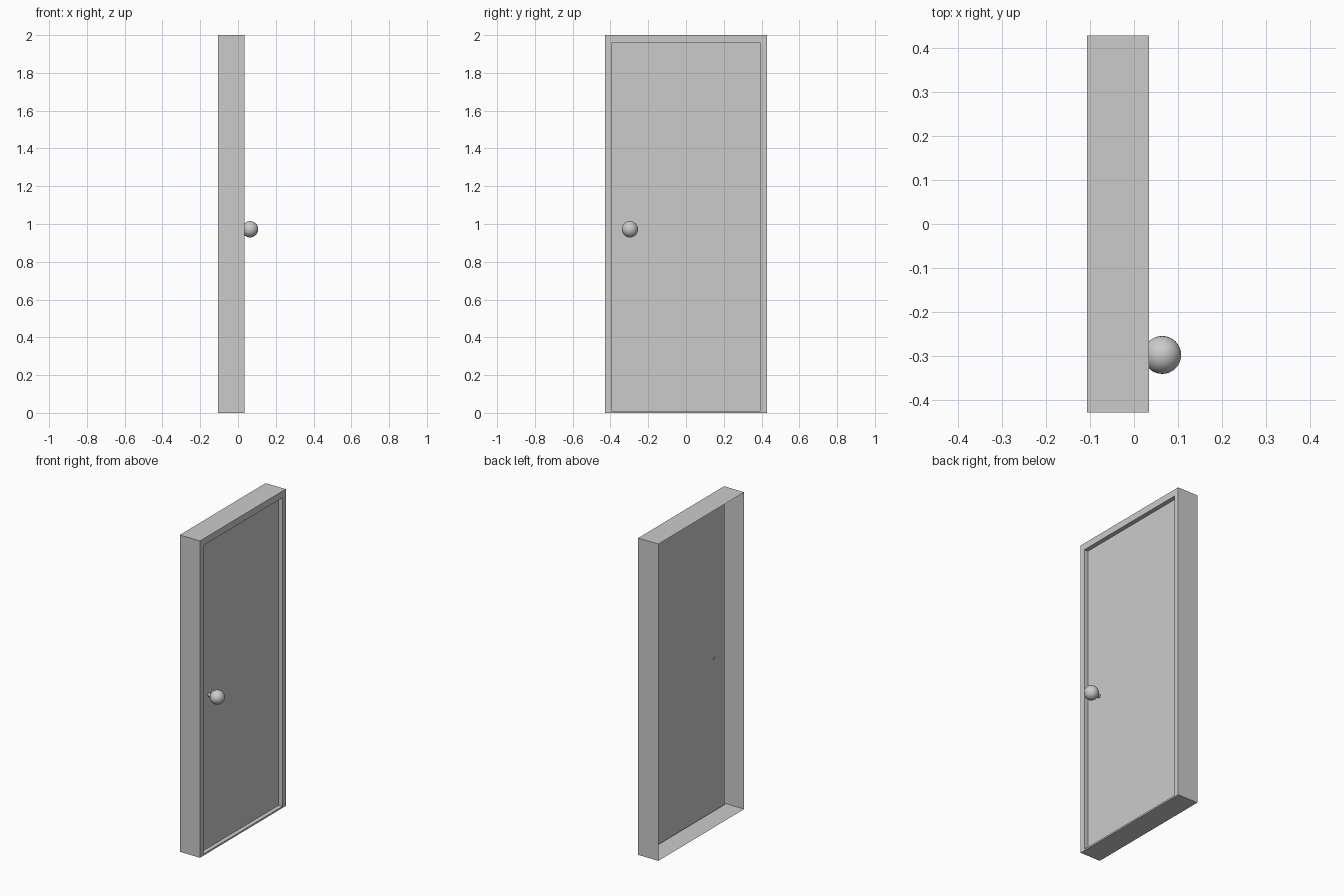
import bpy, bmesh, math

if "Cube" in bpy.data.objects:
    bpy.data.objects.remove(bpy.data.objects["Cube"])

X_BACK, X_FRONT, X_DOOR = -0.107, 0.034, 0.007
KNOB_Y, KNOB_Z, KNOB_R = -0.297, 0.972, 0.043


def make_object(name, bm):
    bmesh.ops.recalc_face_normals(bm, faces=bm.faces)
    mesh = bpy.data.meshes.new(name)
    bm.to_mesh(mesh)
    bm.free()
    obj = bpy.data.objects.new(name, mesh)
    bpy.context.collection.objects.link(obj)
    return obj


def ring(bm, x, half_width, z0, z1):
    corners = [(-half_width, z0), (half_width, z0), (half_width, z1), (-half_width, z1)]
    return [bm.verts.new((x, y, z)) for y, z in corners]


# Thin-shell frame: outer sides, front border and recess walls, open at the back
bm = bmesh.new()
rings = [ring(bm, X_BACK, 0.428, 0, 2), ring(bm, X_FRONT, 0.428, 0, 2),
         ring(bm, X_FRONT, 0.395, 0.01, 1.958), ring(bm, X_DOOR, 0.395, 0.01, 1.958)]
for a, b in zip(rings, rings[1:]):
    for i in range(4):
        j = (i + 1) % 4
        bm.faces.new((a[i], a[j], b[j], b[i]))
make_object("door_frame", bm)

# Flat door panel set back in the frame
bm = bmesh.new()
bm.faces.new(ring(bm, X_DOOR, 0.395, 0.01, 1.958))
make_object("door_panel", bm)

# Stem joining the knob to the door, just poking through behind
bpy.ops.mesh.primitive_cylinder_add(vertices=24, radius=0.012, depth=0.035,
                                    location=(0.021, KNOB_Y, KNOB_Z),
                                    rotation=(0, math.pi / 2, 0))
bpy.context.object.name = "knob_stem"
bpy.ops.object.shade_smooth_by_angle()

# Round knob
bpy.ops.mesh.primitive_uv_sphere_add(segments=32, ring_count=16, radius=KNOB_R,
                                     location=(0.064, KNOB_Y, KNOB_Z),
                                     rotation=(0, math.pi / 2, 0))
bpy.context.object.name = "door_knob"
bpy.ops.object.shade_smooth_by_angle()
